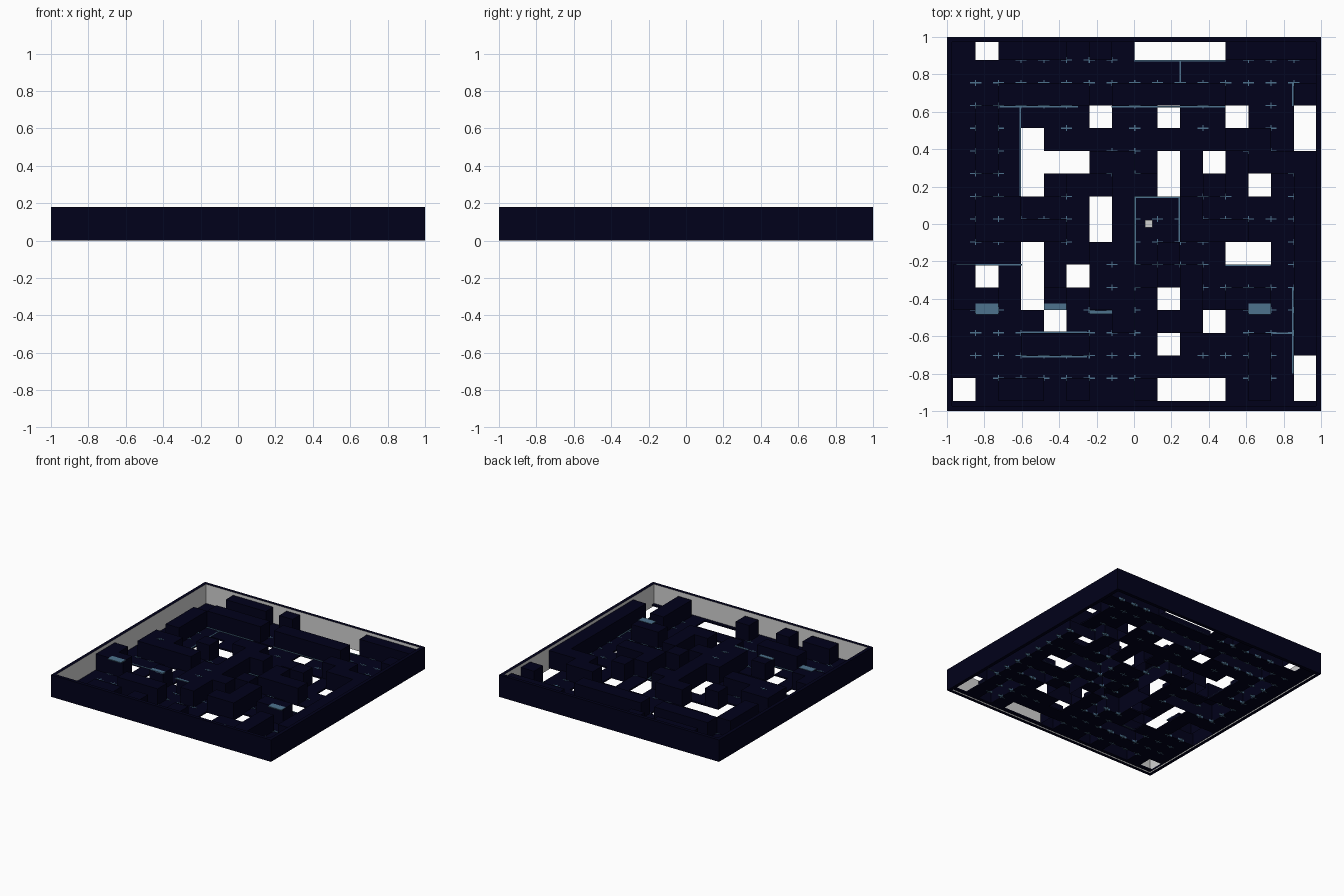
import bpy, bmesh

if "Cube" in bpy.data.objects:
    bpy.data.objects.remove(bpy.data.objects["Cube"])

def mat(name, c):
    m = bpy.data.materials.new(name)
    m.diffuse_color = (*c, 1)
    m.use_nodes = True
    m.node_tree.nodes["Principled BSDF"].inputs["Base Color"].default_value = m.diffuse_color
    return m

NAVY = mat("dark navy", (0.0003, 0.0003, 0.0105))
BLUE = mat("steel blue", (0.075, 0.17, 0.27))
GREY = mat("mid grey", (0.64, 0.64, 0.64))

# maze plan: # block, . floor, o hole; first row is the back
PLAN = [
    ".o###.#.oooo####",
    "................",
    "..####.#####...#",
    ".#....o..o..o..o",
    ".#.o........##.o",
    ".#.ooo##.o.o.###",
    "...o#..##o.#.o.#",
    ".##...o#..#....#",
    ".####.o#..###..#",
    "...o..##.#..oo.#",
    "#o.o.o###.#....#",
    "##.o#.##.o#.##.#",
    "....o..#.##o...#",
    "...###...o...#.#",
    ".............#.o",
    "o.##.#..#ooo.#.o",
]
N, C = 16, 0.1215
X = [min(-0.968 + C * i, 0.972) for i in range(N + 1)]
Y = [min(0.998 - C * j, 0.972) for j in range(N + 1)]
FLOOR, TOP, WALL, T = 0.022, 0.155, 0.18, 0.028

def finish(name, bm, mats):
    bmesh.ops.remove_doubles(bm, verts=bm.verts, dist=1e-5)
    me = bpy.data.meshes.new(name)
    bm.to_mesh(me)
    bm.free()
    for m in mats:
        me.materials.append(m)
    ob = bpy.data.objects.new(name, me)
    bpy.context.collection.objects.link(ob)
    return ob

def box(bm, x0, x1, y0, y1, z0, z1):
    r = bmesh.ops.create_cube(bm, size=1)
    for v in r["verts"]:
        v.co.x = x1 if v.co.x > 0 else x0
        v.co.y = y1 if v.co.y > 0 else y0
        v.co.z = z1 if v.co.z > 0 else z0

def cell(i, j):
    return PLAN[j][i] if 0 <= i < N and 0 <= j < N else "."

# outer wall: dark outside, top and underneath, grey inside
bm = bmesh.new()
rings = []
for h, z in ((1, 0), (1, WALL), (1 - T, WALL), (1 - T, 0)):
    rings.append([bm.verts.new((sx * h, sy * h, z))
                  for sx, sy in ((-1, -1), (1, -1), (1, 1), (-1, 1))])
for k in range(4):
    a, b = rings[k], rings[(k + 1) % 4]
    for s in range(4):
        f = bm.faces.new((a[s], a[(s + 1) % 4], b[(s + 1) % 4], b[s]))
        f.material_index = 1 if k == 2 else 0
finish("outer_wall", bm, [NAVY, GREY])

# floor tiles, and raised maze blocks that are hollow and open underneath
def raised(name, chars, z0, z1, closed):
    bm = bmesh.new()
    for j in range(N):
        for i in range(N):
            if cell(i, j) not in chars:
                continue
            x0, x1, y0, y1 = X[i], X[i + 1], Y[j + 1], Y[j]
            quads = [[(x0, y0, z1), (x1, y0, z1), (x1, y1, z1), (x0, y1, z1)]]
            if closed:
                quads.append([(x0, y1, z0), (x1, y1, z0), (x1, y0, z0), (x0, y0, z0)])
            for di, dj, p, q in ((0, 1, (x0, y0), (x1, y0)), (1, 0, (x1, y0), (x1, y1)),
                                 (0, -1, (x1, y1), (x0, y1)), (-1, 0, (x0, y1), (x0, y0))):
                a, b = i + di, j + dj
                if not (0 <= a < N and 0 <= b < N) or cell(a, b) not in chars:
                    quads.append([(*p, z0), (*q, z0), (*q, z1), (*p, z1)])
            for qd in quads:
                bm.faces.new([bm.verts.new(c) for c in qd])
    finish(name, bm, [NAVY])

raised("floor_tiles", ".", 0.010, FLOOR, True)
raised("maze_blocks", "#", 0.010, TOP, False)

# narrow floor margins along the front and left edges
bm = bmesh.new()
box(bm, -0.972, 0.972, -0.972, Y[N], 0.010, FLOOR)
box(bm, -0.972, X[0], -0.972, 0.972, 0.010, FLOOR)
finish("floor_margin", bm, [NAVY])

# steel-blue joint marks at the cell corners, showing on both floor sides
bm = bmesh.new()
for j in range(1, N):
    for i in range(1, N):
        around = [cell(i - a, j - b) for a in (0, 1) for b in (0, 1)]
        if "o" in around:
            continue
        z = TOP + 0.002 if around.count("#") == 4 else FLOOR + 0.002
        low = TOP if z > TOP else 0.008
        x, y = X[i], Y[j]
        box(bm, x - 0.03, x + 0.03, y - 0.003, y + 0.003, low, z)
        box(bm, x - 0.003, x + 0.003, y - 0.016, y + 0.016, low, z)
finish("joint_marks", bm, [BLUE])

# long blue seams at the foot of the blocks
bm = bmesh.new()
for x0, x1, y in ((-0.72, -0.3, 0.628), (-0.12, 0.49, 0.628), (0, 0.49, 0.872),
                  (0, 0.245, 0.142), (-0.6, -0.25, -0.578), (-0.6, -0.25, -0.709),
                  (0.74, 0.96, -0.583), (-0.95, -0.6, -0.217), (0.49, 0.73, -0.221)):
    box(bm, x0, x1, y - 0.004, y + 0.004, FLOOR, FLOOR + 0.003)
for x, y0, y1 in ((0.008, -0.22, 0.265), (0.243, -0.1, 0.145), (0.85, -0.8, -0.34),
                  (0.247, 0.755, 0.87), (-0.608, 0.15, 0.63), (0.85, 0.63, 0.75)):
    box(bm, x - 0.004, x + 0.004, y0, y1, FLOOR, FLOOR + 0.003)
finish("blue_seams", bm, [BLUE])

# blue plates on the block tops
bm = bmesh.new()
for i, y0, y1 in ((1, -0.485, -0.425), (4, -0.46, -0.425), (6, -0.48, -0.463), (13, -0.485, -0.425)):
    box(bm, X[i], X[i + 1], y0, y1, TOP - 0.004, TOP + 0.003)
finish("blue_plates", bm, [BLUE])

# small grey marker on the floor of the middle room
bm = bmesh.new()
box(bm, 0.058, 0.098, -0.018, 0.022, FLOOR, FLOOR + 0.04)
finish("grey_marker", bm, [GREY])
